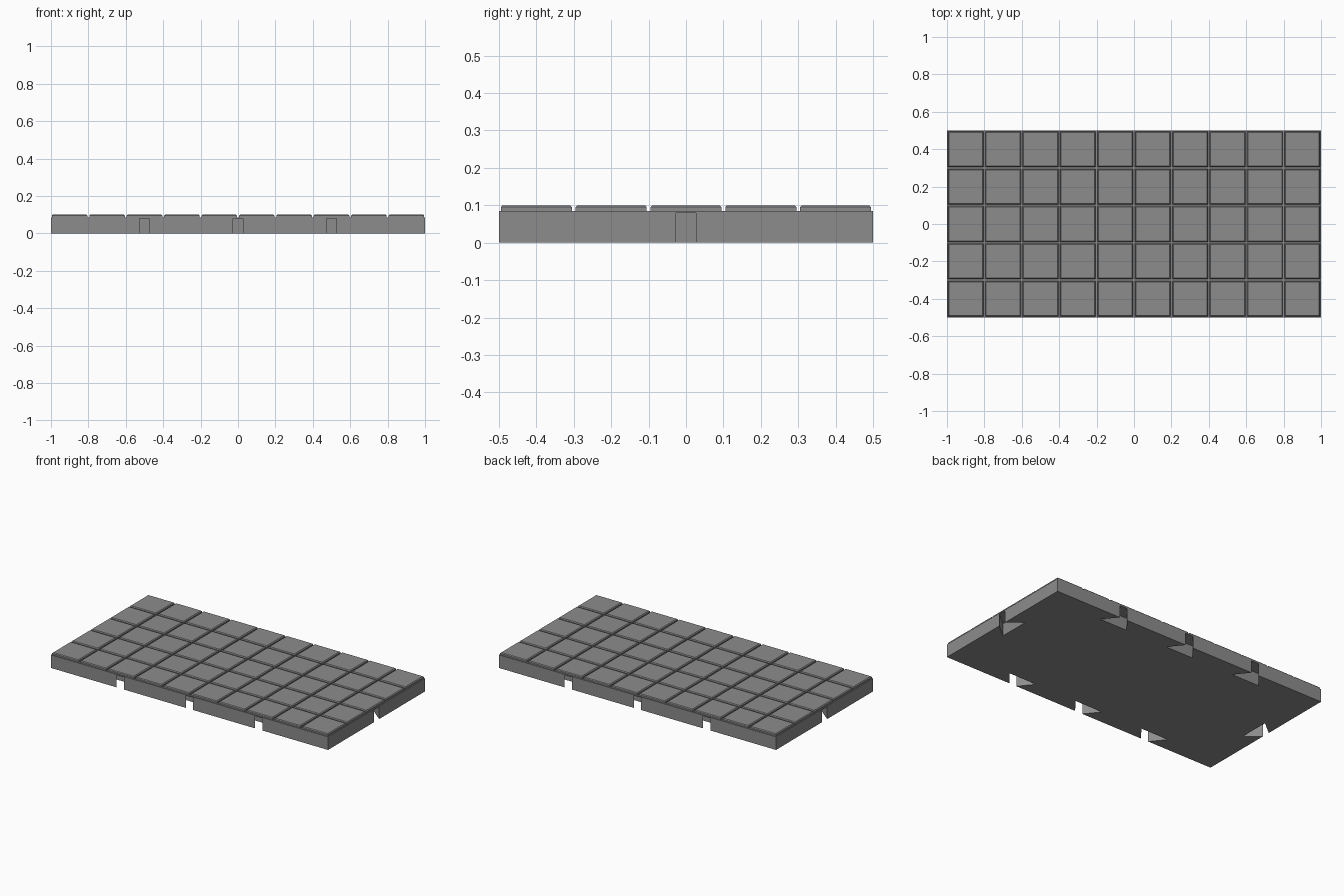
import bpy, bmesh
from math import pi
from mathutils import Matrix

if "Cube" in bpy.data.objects:
    bpy.data.objects.remove(bpy.data.objects["Cube"])

BASE_TOP, TOP = 0.085, 0.10
NOTCH_TOP = 0.08

stone = bpy.data.materials.new("dark_stone")
stone.diffuse_color = (0.265, 0.265, 0.265, 1)
stone.use_nodes = True
stone.node_tree.nodes["Principled BSDF"].inputs["Base Color"].default_value = stone.diffuse_color


def make_object(name, bm):
    bmesh.ops.recalc_face_normals(bm, faces=bm.faces)
    mesh = bpy.data.meshes.new(name)
    bm.to_mesh(mesh)
    bm.free()
    mesh.materials.append(stone)
    ob = bpy.data.objects.new(name, mesh)
    bpy.context.collection.objects.link(ob)
    return ob


def add_box(bm, cx, cy, sx, sy, z0, z1):
    mat = Matrix.Translation((cx, cy, (z0 + z1) / 2)) @ Matrix.Diagonal((sx, sy, z1 - z0, 1))
    return bmesh.ops.create_cube(bm, size=1, matrix=mat)["verts"]


def add_notch(bm, x, y, angle):
    # Dovetail pocket, drawn for the front edge and turned to face its side
    half = [(0.027, -0.05), (0.027, 0.0), (0.10, 0.09)]
    outline = half + [(-px, py) for px, py in reversed(half)]
    mat = Matrix.Translation((x, y, 0)) @ Matrix.Rotation(angle, 4, "Z")
    face = bm.faces.new([bm.verts.new(mat @ Matrix.Translation((px, py, -0.05)).translation)
                         for px, py in outline])
    ext = bmesh.ops.extrude_face_region(bm, geom=[face])["geom"]
    bmesh.ops.translate(bm, vec=(0, 0, NOTCH_TOP + 0.05),
                        verts=[g for g in ext if isinstance(g, bmesh.types.BMVert)])


# Base slab
bm = bmesh.new()
add_box(bm, 0, 0, 2, 1, 0, BASE_TOP)
base = make_object("base_slab", bm)

# Connector notches: three on each long edge, one on each short edge
bm = bmesh.new()
for x in (-0.5, 0, 0.5):
    add_notch(bm, x, -0.5, 0)
    add_notch(bm, x, 0.5, pi)
add_notch(bm, 1, 0, pi / 2)
add_notch(bm, -1, 0, -pi / 2)
cutter = make_object("notch_cutter", bm)
cutter.hide_render = True

mod = base.modifiers.new("notches", "BOOLEAN")
mod.operation = "DIFFERENCE"
mod.solver = "EXACT"
mod.object = cutter
bpy.context.view_layer.objects.active = base
bpy.ops.object.modifier_apply(modifier=mod.name)
bpy.data.objects.remove(cutter)

# Paving tiles with chamfered top edges
bm = bmesh.new()
for i in range(10):
    for j in range(5):
        add_box(bm, -0.9 + 0.2 * i, -0.4 + 0.2 * j, 0.19, 0.19, BASE_TOP - 0.002, TOP)
top_edges = [e for e in bm.edges if all(v.co.z > TOP - 0.001 for v in e.verts)]
bmesh.ops.bevel(bm, geom=top_edges, offset=0.005, segments=1, affect="EDGES")
make_object("paving_tiles", bm)
